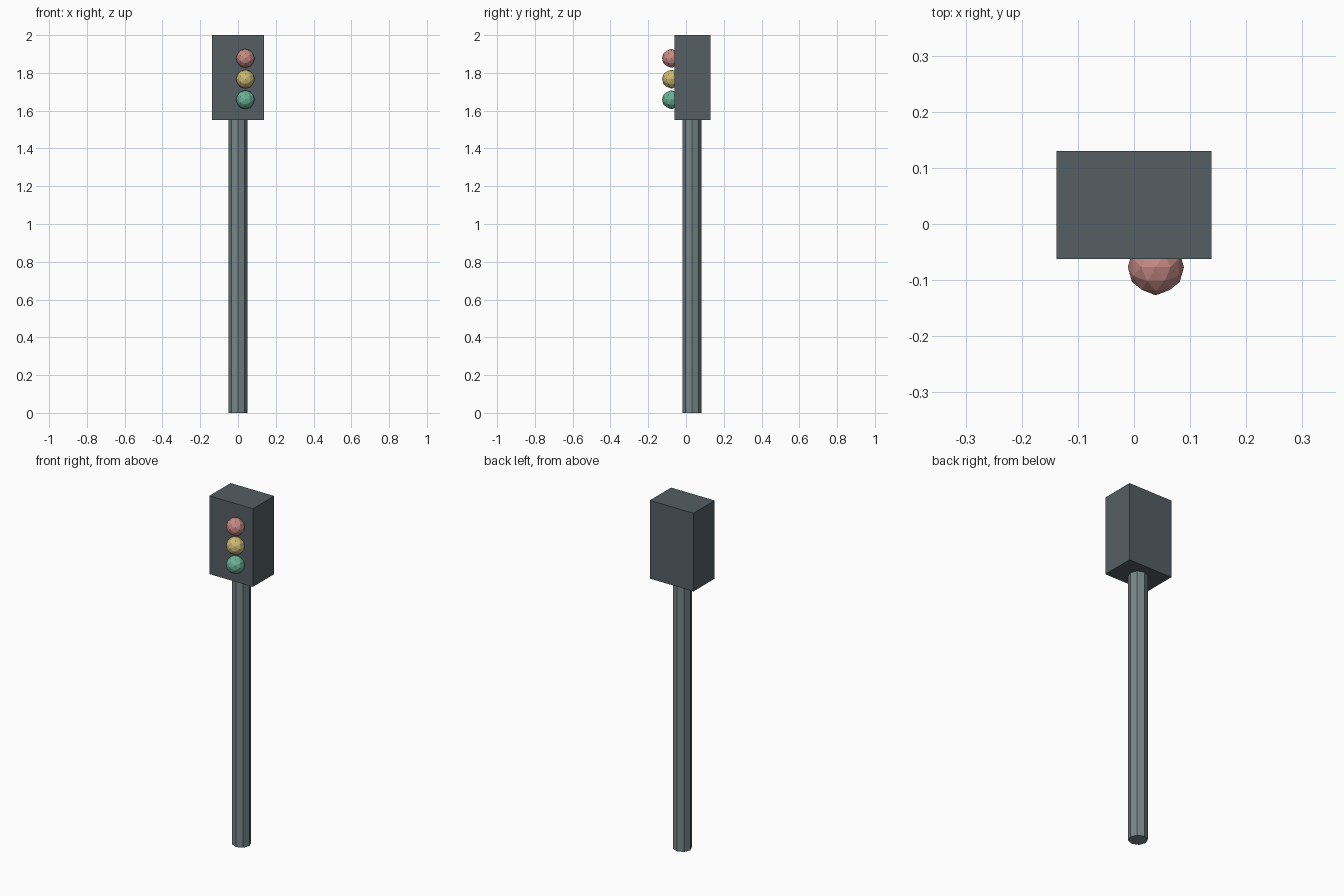
import bpy
import bmesh
from math import atan, radians
from mathutils import Matrix

cube = bpy.data.objects.get("Cube")
if cube:
    bpy.data.objects.remove(cube, do_unlink=True)


def material(name, rgb):
    mat = bpy.data.materials.new(name)
    mat.use_nodes = True
    color = (*rgb, 1)
    mat.diffuse_color = color
    bsdf = mat.node_tree.nodes["Principled BSDF"]
    bsdf.inputs["Base Color"].default_value = color
    return mat


def add_object(name, bm, mat, location):
    mesh = bpy.data.meshes.new(name)
    bm.to_mesh(mesh)
    bm.free()
    mesh.materials.append(mat)
    obj = bpy.data.objects.new(name, mesh)
    obj.location = location
    bpy.context.collection.objects.link(obj)


dark_slate = material("dark slate", (0.089, 0.112, 0.125))
pole_grey = material("pole grey", (0.188, 0.238, 0.246))
red = material("soft red", (0.565, 0.254, 0.231))
yellow = material("soft yellow", (0.61, 0.49, 0.174))
green = material("soft green", (0.144, 0.445, 0.296))

# Octagonal pole
POLE_HEIGHT = 1.55
bm = bmesh.new()
bmesh.ops.create_cone(bm, cap_ends=True, segments=8, radius1=0.05,
                      radius2=0.05, depth=POLE_HEIGHT)
add_object("pole", bm, pole_grey, (0, 0.032, POLE_HEIGHT / 2))

# Signal housing
bm = bmesh.new()
bmesh.ops.create_cube(bm, size=1, matrix=Matrix.Diagonal((0.277, 0.192, 0.45, 1)))
add_object("signal_housing", bm, dark_slate, (0, 0.034, 1.775))

# Faceted lamps, turned so that an icosahedron edge lies on top
turn = Matrix.Rotation(-atan(2) / 2, 4, 'Y')
for name, mat, z in (("red_lamp", red, 1.877),
                     ("yellow_lamp", yellow, 1.767),
                     ("green_lamp", green, 1.658)):
    bm = bmesh.new()
    bmesh.ops.create_icosphere(bm, subdivisions=2, radius=0.05, matrix=turn)
    add_object(name, bm, mat, (0.039, -0.077, z))
